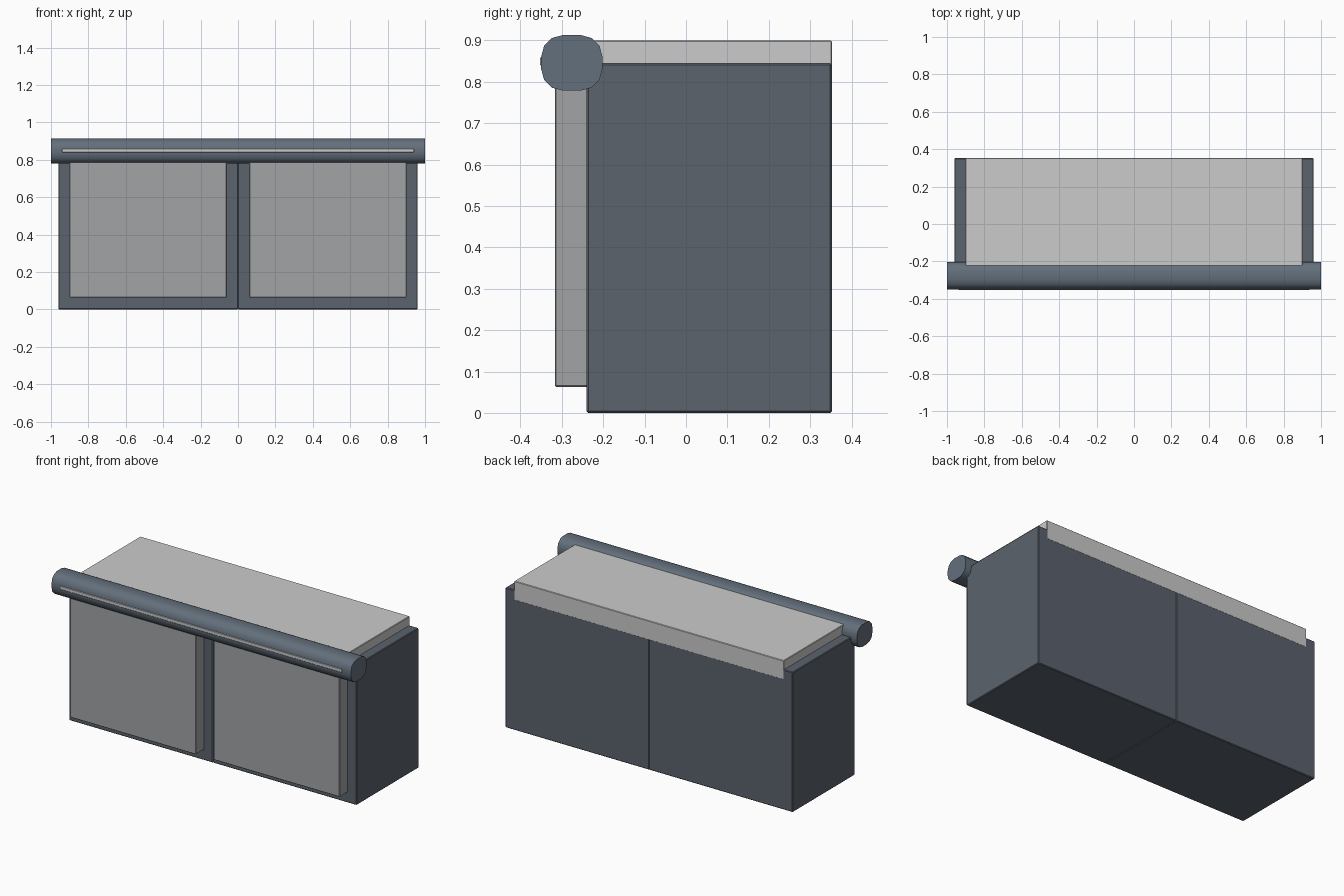
import bpy
from mathutils import Vector

if "Cube" in bpy.data.objects:
    bpy.data.objects.remove(bpy.data.objects["Cube"])


def material(name, rgb):
    m = bpy.data.materials.new(name)
    m.diffuse_color = (*rgb, 1)
    m.use_nodes = True
    m.node_tree.nodes["Principled BSDF"].inputs["Base Color"].default_value = m.diffuse_color
    return m


SLATE = material("slate", (0.105, 0.125, 0.155))
BAR = material("bar_slate", (0.125, 0.16, 0.20))
PANEL = material("panel_grey", (0.36, 0.37, 0.38))
LIGHT = material("light_grey", (0.62, 0.63, 0.63))


def box(name, lo, hi, mat, bevel=0.004, segments=1):
    """Box between two corners with a small edge bevel."""
    lo, hi = Vector(lo), Vector(hi)
    bpy.ops.mesh.primitive_cube_add(size=1, location=(lo + hi) / 2)
    ob = bpy.context.object
    ob.name = name
    ob.scale = hi - lo
    bpy.ops.object.transform_apply(location=False, rotation=False, scale=True)
    ob.data.materials.append(mat)
    if bevel:
        mod = ob.modifiers.new("edge_bevel", 'BEVEL')
        mod.width = bevel
        mod.segments = segments
    return ob


BACK = 0.353

# Two side-by-side cabinets, each with a raised front panel
for side, x0 in (("left", -0.96), ("right", 0.0)):
    box(f"{side}_cabinet", (x0, -0.24, 0), (x0 + 0.96, BACK - 0.0006, 0.845), SLATE)
    box(f"{side}_front_panel", (x0 + 0.06, -0.317, 0.063),
        (x0 + 0.90, BACK - 0.002, 0.79), PANEL, 0.003)

# Top slab, sunk between the cabinet sides
box("top_slab", (-0.90, -0.27, 0.785), (0.90, BACK, 0.90), LIGHT, 0.003)

# Rounded front bar: only the lengthwise edges are bevelled
bar = box("front_bar", (-1, -0.350, 0.779), (1, -0.202, 0.913), BAR, 0)
weights = bar.data.attributes.new("bevel_weight_edge", 'FLOAT', 'EDGE')
for e in bar.data.edges:
    a, b = (bar.data.vertices[i].co for i in e.vertices)
    weights.data[e.index].value = 1.0 if abs(a.x - b.x) > 1 else 0.0
mod = bar.modifiers.new("round_bar", 'BEVEL')
mod.limit_method = 'WEIGHT'
mod.width = 0.052
mod.segments = 3
bpy.ops.object.select_all(action='DESELECT')
bar.select_set(True)
bpy.context.view_layer.objects.active = bar
bpy.ops.object.modifier_apply(modifier=mod.name)
bpy.ops.object.shade_smooth_by_angle(angle=0.6)

# Light strip along the front of the bar
box("bar_strip", (-0.94, -0.353, 0.839), (0.94, -0.34, 0.859), LIGHT, 0.002)
